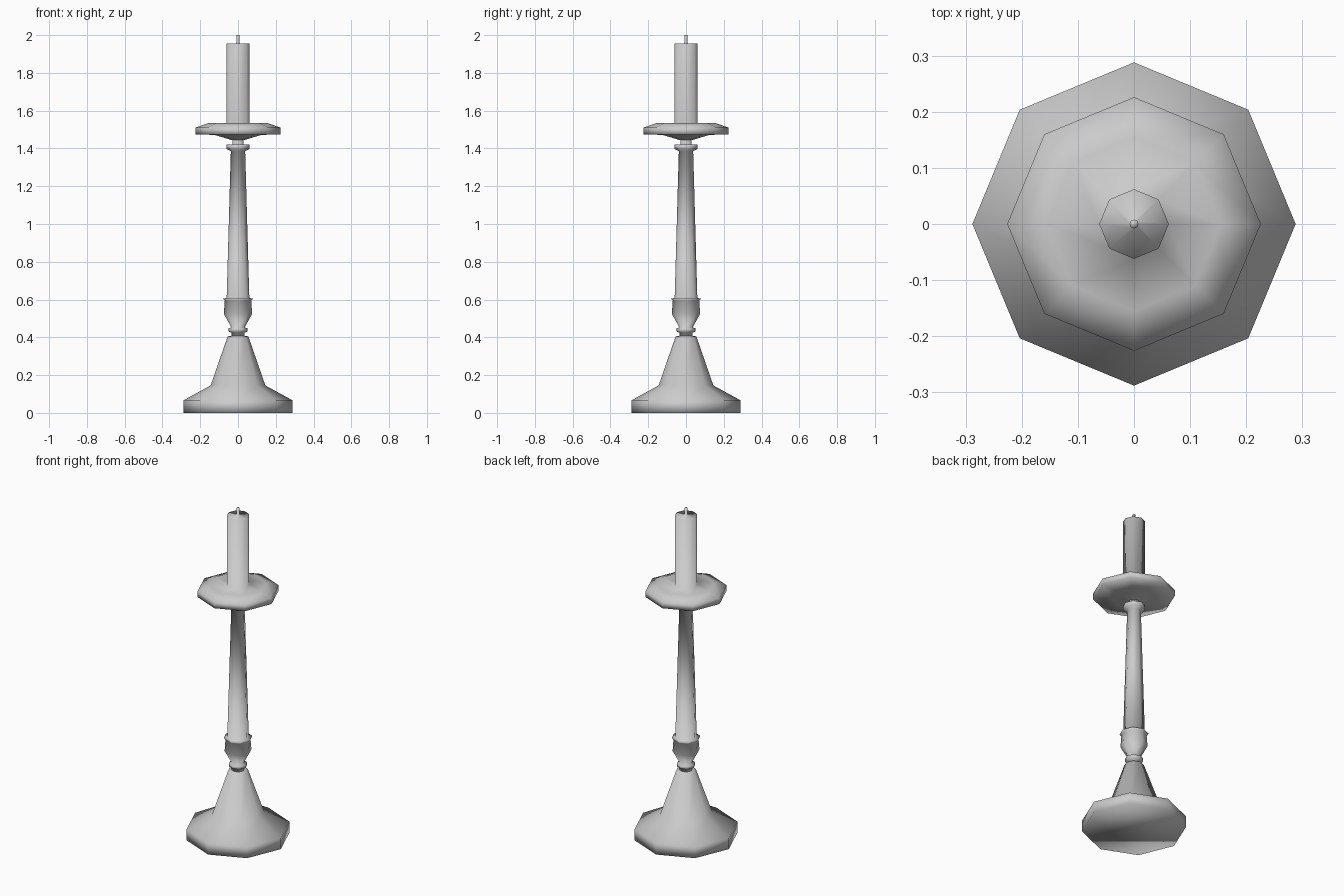
import bpy, bmesh, math

cube = bpy.data.objects.get("Cube")
if cube:
    bpy.data.objects.remove(cube, do_unlink=True)

SIDES = 8

grey = bpy.data.materials.new("plain_grey")
grey.use_nodes = True
grey.diffuse_color = (0.6, 0.6, 0.6, 1)
grey.node_tree.nodes["Principled BSDF"].inputs["Base Color"].default_value = (0.6, 0.6, 0.6, 1)


def turned(name, profile):
    """Turn a (radius, height) profile into a closed eight-sided solid."""
    bm = bmesh.new()
    rings = []
    for r, z in profile:
        angles = [math.tau * i / SIDES for i in range(SIDES)]
        rings.append([bm.verts.new((r * math.cos(a), r * math.sin(a), z)) for a in angles])
    for low, high in zip(rings, rings[1:]):
        for i in range(SIDES):
            j = (i + 1) % SIDES
            bm.faces.new((low[i], low[j], high[j], high[i]))
    bm.faces.new(rings[0][::-1])
    bm.faces.new(rings[-1])
    for face in bm.faces:
        face.smooth = True
    mesh = bpy.data.meshes.new(name)
    bm.to_mesh(mesh)
    bm.free()
    mesh.materials.append(grey)
    obj = bpy.data.objects.new(name, mesh)
    bpy.context.collection.objects.link(obj)
    return obj


# Wide foot rising to a cone
turned("foot", [(0.288, 0), (0.288, 0.067), (0.145, 0.145), (0.055, 0.405), (0.035, 0.408)])

# Neck, ring, cup, tapered shaft and collar
turned("stem", [
    (0.035, 0.4), (0.035, 0.425), (0.05, 0.43), (0.05, 0.448), (0.035, 0.452),
    (0.075, 0.525), (0.07, 0.595), (0.08, 0.605), (0.06, 0.608),
    (0.038, 1.385), (0.062, 1.398), (0.062, 1.42), (0.03, 1.422), (0.03, 1.45)])

# Drip pan flowing into the candle and its wick
turned("pan_and_candle", [
    (0.035, 1.445), (0.125, 1.472), (0.226, 1.474), (0.226, 1.51), (0.155, 1.535),
    (0.062, 1.533), (0.062, 1.955), (0.008, 1.957), (0.008, 2.0)])
